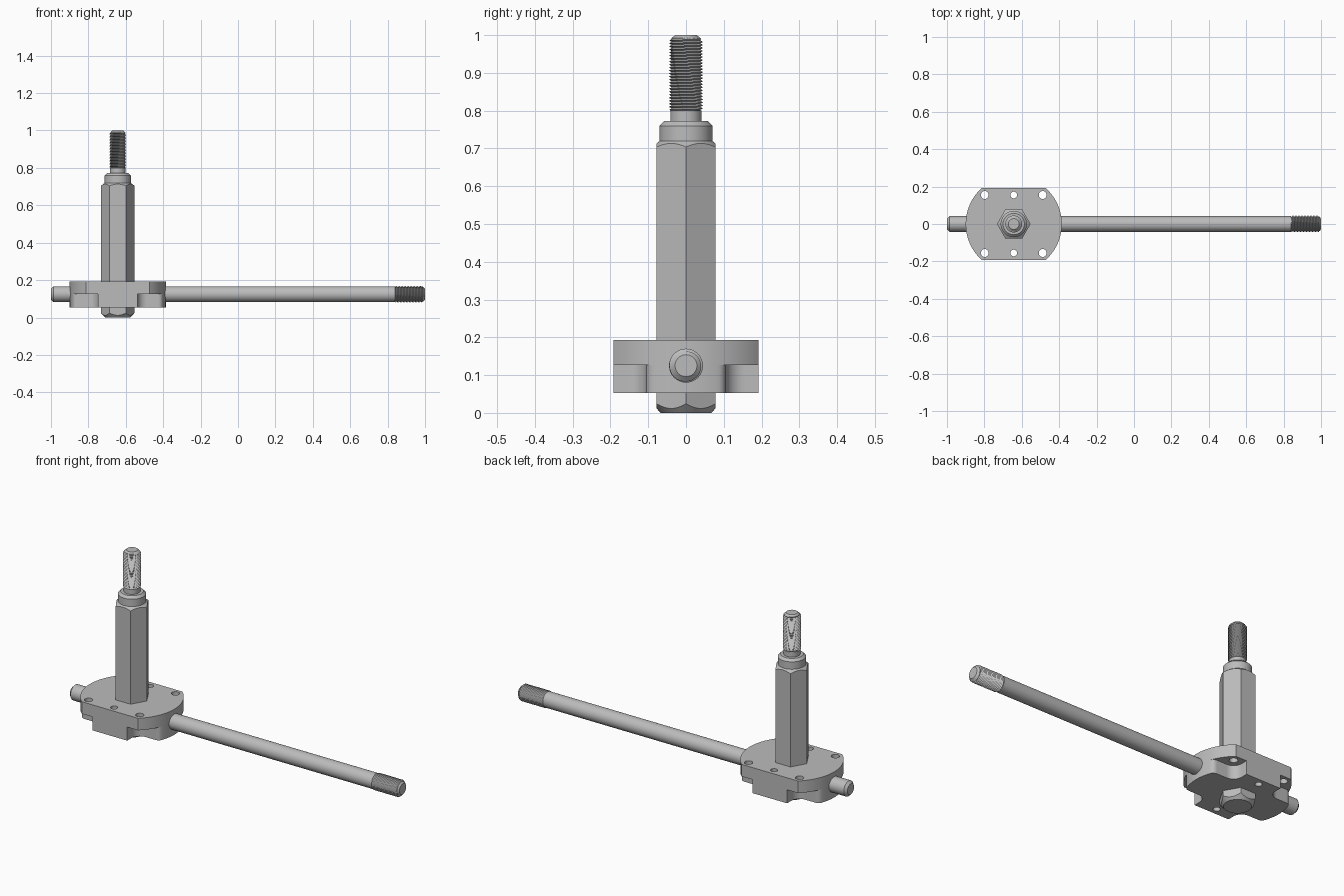
import bpy, bmesh, math
from mathutils import Matrix

if "Cube" in bpy.data.objects:
    bpy.data.objects.remove(bpy.data.objects["Cube"])

steel = bpy.data.materials.new("plain_steel")
steel.use_nodes = True
GREY = (0.5, 0.5, 0.5, 1)
steel.diffuse_color = GREY
steel.node_tree.nodes["Principled BSDF"].inputs["Base Color"].default_value = GREY

CX = -0.643                 # axis of the upright post
ROD_Z = 0.125               # height of the long rod
PLATE_R, FLAT_Y = 0.257, 0.192
HOLE = 0.155                # hole offset from the post axis
TAU = 2 * math.pi


def make(name, bm, matrix):
    bmesh.ops.remove_doubles(bm, verts=bm.verts, dist=1e-5)
    bmesh.ops.recalc_face_normals(bm, faces=bm.faces)
    bm.transform(matrix)
    mesh = bpy.data.meshes.new(name)
    bm.to_mesh(mesh)
    bm.free()
    mesh.materials.append(steel)
    ob = bpy.data.objects.new(name, mesh)
    bpy.context.collection.objects.link(ob)
    return ob


def prism(name, outline, z0, z1):
    bm = bmesh.new()
    face = bm.faces.new([bm.verts.new((x, y, z0)) for x, y in outline])
    top = bmesh.ops.extrude_face_region(bm, geom=[face])["geom"]
    verts = [v for v in top if isinstance(v, bmesh.types.BMVert)]
    bmesh.ops.translate(bm, verts=verts, vec=(0, 0, z1 - z0))
    return make(name, bm, Matrix.Translation((CX, 0, 0)))


def lathe(name, profile, matrix, steps=48):
    bm = bmesh.new()
    points = [(0, profile[0][1])] + profile + [(0, profile[-1][1])]
    verts = [bm.verts.new((r, 0, z)) for r, z in points]
    edges = [bm.edges.new(pair) for pair in zip(verts, verts[1:])]
    bmesh.ops.spin(bm, geom=verts + edges, cent=(0, 0, 0), axis=(0, 0, 1),
                   angle=TAU, steps=steps, use_duplicate=False)
    return make(name, bm, matrix)


def thread(name, z0, z1, matrix, pitch=0.008, root=0.038, crest=0.045, seg=32):
    # Helical V thread, trimmed at both ends and tapered at the tip
    bm = bmesh.new()
    rows = []
    for k in range(-2, int(2 * (z1 - z0) / pitch) + 3):
        row = []
        for i in range(seg + 1):
            a = TAU * i / seg
            z = z0 + pitch * (k / 2 + i / seg)
            r = crest if k % 2 else root
            if z < z0 or z > z1:
                z, r = min(max(z, z0), z1), root
            r = min(r, 0.029 + (z1 - z) * 1.1)
            row.append(bm.verts.new((r * math.cos(a), r * math.sin(a), z)))
        rows.append(row)
    for low, high in zip(rows, rows[1:]):
        for i in range(seg):
            bm.faces.new((low[i], low[i + 1], high[i + 1], high[i]))
    bmesh.ops.dissolve_degenerate(bm, edges=bm.edges, dist=1e-6)
    return make(name, bm, matrix)


def carve(ob, cutters, operation):
    for cutter in cutters:
        cutter.hide_render = True
        mod = ob.modifiers.new("cut", "BOOLEAN")
        mod.operation, mod.solver, mod.object = operation, "EXACT", cutter
    bpy.context.view_layer.update()
    result = bpy.data.meshes.new_from_object(
        ob.evaluated_get(bpy.context.evaluated_depsgraph_get()))
    ob.modifiers.clear()
    ob.data = result


def arc(cx, cy, r, a0, a1, n):
    return [(cx + r * math.cos(a0 + (a1 - a0) * i / n),
             cy + r * math.sin(a0 + (a1 - a0) * i / n)) for i in range(n + 1)]


def mirror_quadrant(q):
    # q runs from the +x axis towards the +y side
    half = q + [(-x, y) for x, y in reversed(q)]
    full = half + [(-x, -y) for x, y in half]
    clean = []
    for p in full:
        if not clean or math.dist(p, clean[-1]) > 1e-5:
            clean.append(p)
    if math.dist(clean[0], clean[-1]) < 1e-5:
        clean.pop()
    return clean


# Mounting plate: round with two flat sides
plate_q = arc(0, 0, PLATE_R, 0, math.asin(FLAT_Y / PLATE_R), 16)
plate = prism("mounting_plate", mirror_quadrant(plate_q), 0.127, 0.193)

# Lower block: same outline with rounded corner pockets and softened lips
pocket = 0.05
lip_y = HOLE - pocket
lip_x = math.sqrt(PLATE_R ** 2 - lip_y ** 2)
start = math.asin((lip_y - 0.018) / PLATE_R)
block_q = arc(0, 0, PLATE_R, 0, start, 10)
p0, p1, p2 = block_q[-1], (lip_x, lip_y), (lip_x - 0.02, lip_y)
for i in range(1, 7):
    t = i / 6
    block_q.append(tuple((1 - t) ** 2 * a + 2 * t * (1 - t) * b + t * t * c
                         for a, b, c in zip(p0, p1, p2)))
block_q += arc(HOLE, HOLE, pocket, 1.5 * math.pi, math.pi, 10)
block_q.append((lip_y, FLAT_Y))
block = prism("lower_block", mirror_quadrant(block_q), 0.053, 0.128)

# Six through holes
drills = []
for sx in (-1, 0, 1):
    for sy in (-1, 1):
        radius = 0.021 if sx else 0.018
        drills.append(lathe("hole_cutter", [(radius, 0.03), (radius, 0.22)],
                            Matrix.Translation((CX + sx * HOLE, sy * HOLE, 0)), 24))
carve(plate, drills, "DIFFERENCE")
carve(block, [d for d in drills if abs(d.data.vertices[0].co.x - CX) < 0.05],
      "DIFFERENCE")

# Hexagonal post, its ends turned down to a chamfer
post_axis = Matrix.Translation((CX, 0, 0))
hexagon = arc(0, 0, 0.09, 0, TAU, 6)[:6]
post = prism("hex_post", hexagon, 0, 0.72)
turning = lathe("chamfer_cutter", [(0.066, -0.001), (0.095, 0.03),
                                   (0.095, 0.7), (0.068, 0.721)], post_axis, 96)
carve(post, [turning], "INTERSECT")
for cutter in drills + [turning]:
    bpy.data.objects.remove(cutter)

# Collar, neck and threaded tip of the post
collar = lathe("post_collar", [(0.07, 0.71), (0.07, 0.76), (0.057, 0.773),
                               (0.0415, 0.773), (0.0415, 0.8), (0.038, 0.8),
                               (0.038, 0.992), (0.029, 1)], post_axis)
post_thread = thread("post_thread", 0.8, 1, post_axis)

# Long rod through the plate with a threaded end
rod_axis = Matrix.Translation((0, 0, ROD_Z)) @ Matrix.Rotation(math.pi / 2, 4, "Y")
rod = lathe("cross_rod", [(0.029, -1), (0.042, -0.987), (0.042, 0.84),
                          (0.038, 0.84), (0.038, 0.992), (0.029, 1)], rod_axis)
rod_thread = thread("rod_thread", 0.84, 1, rod_axis)

# Smooth the round walls, keep the machined edges crisp
bpy.ops.object.select_all(action="DESELECT")
for ob in (plate, block, post, collar, post_thread, rod, rod_thread):
    ob.select_set(True)
    bpy.context.view_layer.objects.active = ob
bpy.ops.object.shade_smooth_by_angle(angle=math.radians(25))
